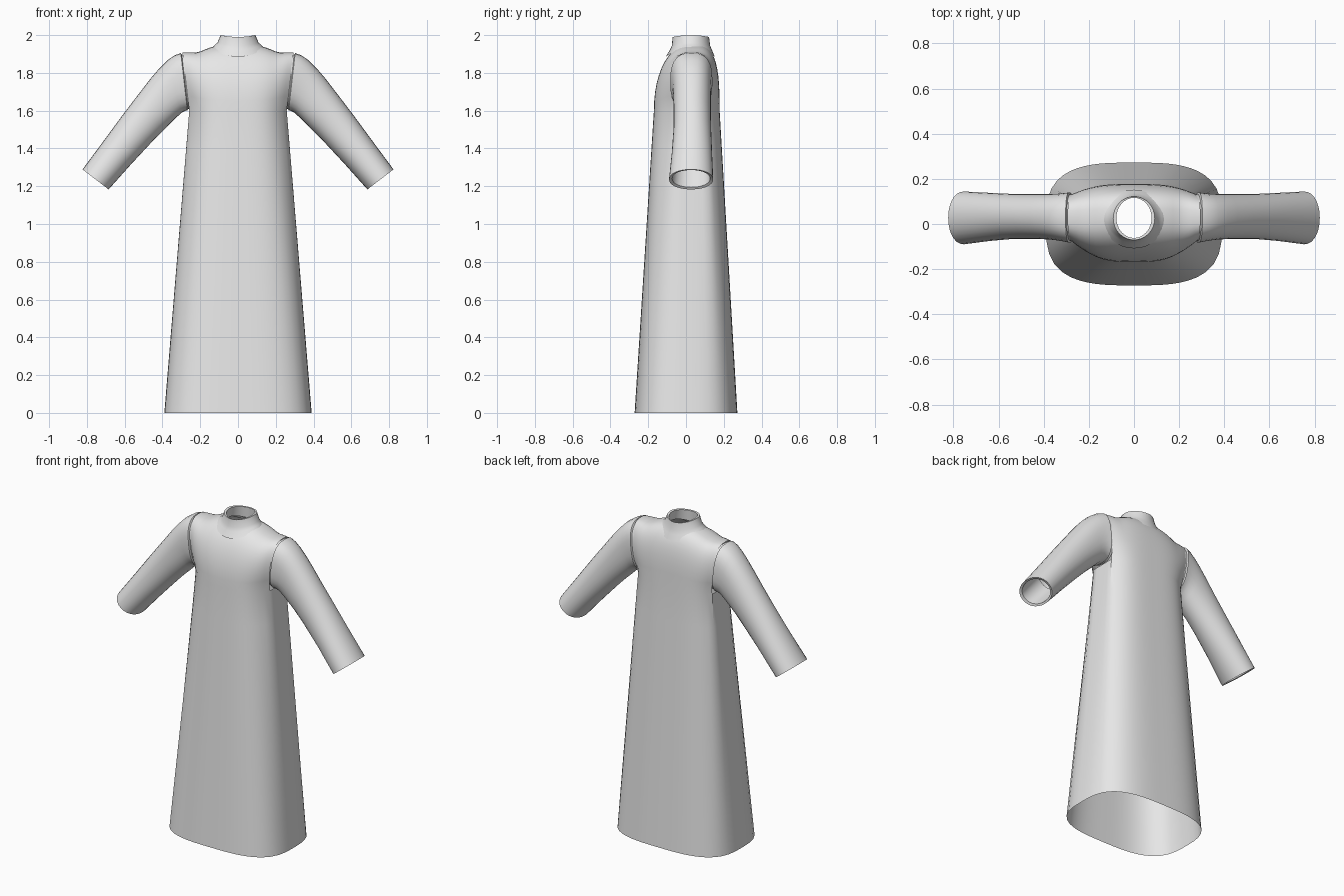
import bpy, bmesh, math

if "Cube" in bpy.data.objects:
    bpy.data.objects.remove(bpy.data.objects["Cube"])

cloth = bpy.data.materials.new("grey cloth")
cloth.diffuse_color = (0.8, 0.8, 0.8, 1)
cloth.use_nodes = True
cloth.node_tree.nodes["Principled BSDF"].inputs["Base Color"].default_value = cloth.diffuse_color


def spow(v, p):
    return math.copysign(abs(v) ** p, v)


def finish(name, bm, angle=40):
    bmesh.ops.remove_doubles(bm, verts=bm.verts, dist=0.0005)
    bmesh.ops.recalc_face_normals(bm, faces=bm.faces)
    me = bpy.data.meshes.new(name)
    bm.to_mesh(me)
    bm.free()
    me.materials.append(cloth)
    ob = bpy.data.objects.new(name, me)
    bpy.context.collection.objects.link(ob)
    bpy.ops.object.select_all(action='DESELECT')
    ob.select_set(True)
    bpy.context.view_layer.objects.active = ob
    bpy.ops.object.shade_smooth_by_angle(angle=math.radians(angle))
    return ob


def loft(bm, rows, closed):
    vs = [[bm.verts.new(p) for p in r] for r in rows]
    n = len(rows[0])
    for a, b in zip(vs, vs[1:]):
        for i in range(n if closed else n - 1):
            j = (i + 1) % n
            bm.faces.new((a[i], a[j], b[j], b[i]))


# Robe body: arch-shaped sections across the shoulders
BASE = 1.6


def arch_point(u, phi):
    a = abs(u)
    top = 1.908 + 0.05 * max(0, 1 - (0.28 * a / 0.2) ** 2)
    front = phi < math.pi / 2
    n = 2.1 + 0.9 * a * a if front else 3.0
    side = -0.2 + 0.085 * a ** 3 if front else 0.148 - 0.038 * a ** 3
    h = abs(math.sin(phi)) ** (2 / n)
    taper = 1 - 0.3 * a ** 6 * (1 - h) ** 3
    y = 0.03 + side * taper * abs(math.cos(phi)) ** (2 / n)
    z = BASE + (top - BASE) * h
    return (u * (0.258 + 0.035 * (z - BASE) / 0.3), y, z)


us = [-1 + i / 12 for i in range(25)]
phis = [math.pi * j / 24 for j in range(25)]
bm = bmesh.new()
loft(bm, [[arch_point(u, p) for p in phis] for u in us], False)
# neck opening
hole = [f for f in bm.faces
        if (f.calc_center_median().x / 0.108) ** 2
        + ((f.calc_center_median().y - 0.028) / 0.1) ** 2 < 1
        and f.calc_center_median().z > 1.8]
bmesh.ops.delete(bm, geom=hole, context='FACES')

# Skirt: chest outline flaring straight down to the hem
front = [arch_point(u, 0) for u in us]
back = [arch_point(u, math.pi) for u in reversed(us)]


def between(p, q):
    return [(p[0], p[1] + (q[1] - p[1]) * k / 5, BASE) for k in range(1, 5)]


chest = front + between(front[-1], back[0]) + back + between(back[-1], front[0])


def hem_point(p):
    x, y = p[0] / 0.258, p[1] / 0.174
    r = (abs(x) ** 3.1 + abs(y) ** 3.1) ** (1 / 3.1)
    return (0.39 * x / r, 0.272 * y / r, 0)


rows = []
for k in range(9):
    t = k / 8
    rows.append([tuple(c + (d - c) * t for c, d in zip(p, hem_point(p))) for p in chest])
loft(bm, rows, True)
finish("robe_body", bm)

# Sleeves: top x, z, bottom x, z, front y, back y, scale, squareness
sections = [
    (0.285, 1.905, 0.250, 1.600, -0.080, 0.137, 0.95, 2.7),
    (0.298, 1.903, 0.264, 1.602, -0.080, 0.137, 0.95, 2.7),
    (0.303, 1.905, 0.268, 1.602, -0.083, 0.140, 1.00, 2.7),
    (0.335, 1.893, 0.280, 1.599, -0.078, 0.137, 1.00, 2.6),
    (0.375, 1.866, 0.300, 1.588, -0.073, 0.134, 1.00, 2.4),
    (0.415, 1.826, 0.325, 1.565, -0.069, 0.133, 1.00, 2.3),
    (0.460, 1.774, 0.355, 1.535, -0.067, 0.132, 1.00, 2.2),
    (0.530, 1.683, 0.400, 1.492, -0.066, 0.132, 1.00, 2.1),
    (0.610, 1.578, 0.460, 1.430, -0.066, 0.133, 1.00, 2.1),
    (0.710, 1.442, 0.567, 1.315, -0.075, 0.138, 1.00, 2.1),
    (0.823, 1.289, 0.685, 1.183, -0.090, 0.144, 1.00, 2.1),
    (0.820, 1.293, 0.682, 1.187, -0.090, 0.144, 0.86, 2.1),
    (0.710, 1.442, 0.567, 1.315, -0.075, 0.138, 0.86, 2.1),
]


def sleeve_ring(s, sec):
    tx, tz, bx, bz, y0, y1, k, n = sec
    ring = []
    for i in range(28):
        a = 2 * math.pi * i / 28
        c = spow(math.cos(a), 2 / n) * k / 2
        d = spow(math.sin(a), 2 / n) * k / 2
        ring.append((s * ((tx + bx) / 2 + (tx - bx) * c),
                     (y0 + y1) / 2 + (y1 - y0) * d,
                     (tz + bz) / 2 + (tz - bz) * c))
    return ring


for s, name in ((1, "sleeve_right"), (-1, "sleeve_left")):
    bm = bmesh.new()
    loft(bm, [sleeve_ring(s, sec) for sec in sections], True)
    finish(name, bm)

# Collar: half width, front y, back y, side z, drop at front and back
collar = [
    (0.142, -0.108, 0.152, 1.930, 0.045),
    (0.122, -0.086, 0.138, 1.948, 0.028),
    (0.109, -0.075, 0.128, 1.960, 0.016),
    (0.092, -0.071, 0.122, 2.000, 0.010),
    (0.078, -0.062, 0.116, 1.998, 0.010),
    (0.086, -0.066, 0.120, 1.940, 0.020),
]
rows = []
for rx, y0, y1, z, drop in collar:
    ring = []
    for i in range(32):
        a = 2 * math.pi * i / 32
        ring.append((rx * math.cos(a), (y0 + y1) / 2 + (y1 - y0) / 2 * math.sin(a),
                     z - drop * math.sin(a) ** 2))
    rows.append(ring)
bm = bmesh.new()
loft(bm, rows, True)
finish("collar", bm)
